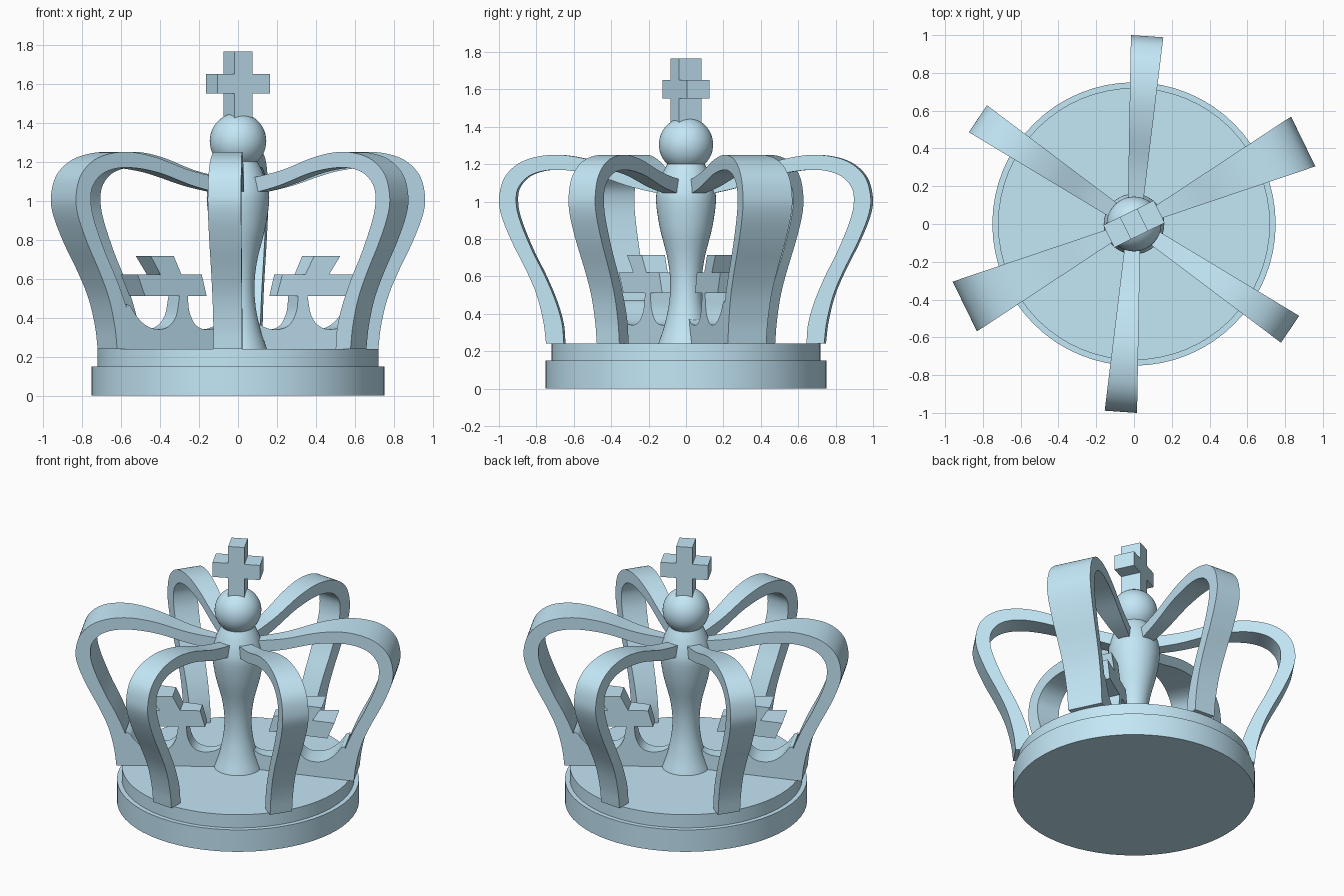
import bpy, bmesh
from math import radians, pi, cos, sin
from mathutils import Vector

if "Cube" in bpy.data.objects:
    bpy.data.objects.remove(bpy.data.objects["Cube"])

TURN = radians(26)   # direction of the main rib plane
BLUE = bpy.data.materials.new("light_blue")
BLUE.diffuse_color = (.55, .8, .93, 1)
BLUE.use_nodes = True
BLUE.node_tree.nodes["Principled BSDF"].inputs["Base Color"].default_value = BLUE.diffuse_color


def smooth_line(pts, n=6):
    """Catmull-Rom curve through 2D points."""
    p = [Vector(q) for q in pts]
    p = [2 * p[0] - p[1]] + p + [2 * p[-1] - p[-2]]
    out = []
    for a, b, c, d in zip(p, p[1:], p[2:], p[3:]):
        for i in range(n):
            t = i / n
            out.append(0.5 * (2 * b + (c - a) * t + (2 * a - 5 * b + 4 * c - d) * t**2
                              + (3 * b - a - 3 * c + d) * t**3))
    return out + [p[-2]]


def finish(name, bm, angle=0.0):
    bmesh.ops.recalc_face_normals(bm, faces=bm.faces)
    me = bpy.data.meshes.new(name)
    bm.to_mesh(me)
    bm.free()
    me.materials.append(BLUE)
    ob = bpy.data.objects.new(name, me)
    bpy.context.collection.objects.link(ob)
    ob.rotation_euler.z = angle
    bpy.ops.object.select_all(action='DESELECT')
    ob.select_set(True)
    bpy.context.view_layer.objects.active = ob
    bpy.ops.object.shade_smooth_by_angle(angle=radians(35))
    return ob


def wedge(name, outline, w0, w1, angle):
    """Solid from an (r, z) outline whose thickness w0 + w1*r grows outward."""
    bm = bmesh.new()
    sides = [[bm.verts.new((r, s * (w0 + w1 * r) / 2, z)) for r, z in outline] for s in (-1, 1)]
    n = len(outline)
    for i in range(n):
        j = (i + 1) % n
        bm.faces.new((sides[0][i], sides[0][j], sides[1][j], sides[1][i]))
    caps = [bm.faces.new(sides[0]), bm.faces.new(sides[1][::-1])]
    bm.normal_update()
    bmesh.ops.triangulate(bm, faces=caps)
    return finish(name, bm, angle)


def lathe(name, profile, steps=64):
    """Solid of revolution from an (r, z) profile, capped at both ends."""
    bm = bmesh.new()
    rings = [[bm.verts.new((r * cos(2 * pi * k / steps), r * sin(2 * pi * k / steps), z))
              for k in range(steps)] for r, z in profile]
    for a, b in zip(rings, rings[1:]):
        for k in range(steps):
            m = (k + 1) % steps
            bm.faces.new((a[k], a[m], b[m], b[k]))
    bm.faces.new(rings[0][::-1])
    bm.faces.new(rings[-1])
    return finish(name, bm)


# stepped round base
lathe("base", [(.75, 0), (.75, .15), (.72, .15), (.72, .24)])

# central turned column and ball
lathe("column", smooth_line([(.15, .235), (.115, .34), (.09, .46), (.085, .58), (.1, .7),
                             (.14, .86), (.16, 1.0), (.15, 1.08), (.125, 1.15), (.1, 1.2)]))
bm = bmesh.new()
bmesh.ops.create_uvsphere(bm, u_segments=48, v_segments=24, radius=.145)
finish("ball", bm).location.z = 1.305

# top cross, one flat outline extruded
half = [(.051, 1.42), (.051, 1.55), (.149, 1.55), (.149, 1.65), (.051, 1.65), (.051, 1.765)]
full = half + [(-x, z) for x, z in reversed(half)]
wedge("top_cross", full, .132, 0, TURN)

# six arched ribs, the pair in the main plane is wider
outer = smooth_line([(.745, .24), (.76, .36), (.795, .5), (.85, .63), (.93, .79), (.985, .93),
                     (.995, 1.03), (.96, 1.14), (.86, 1.22), (.7, 1.25), (.52, 1.225),
                     (.3, 1.155), (.08, 1.11)])
inner = smooth_line([(.08, 1.03), (.28, 1.075), (.5, 1.145), (.69, 1.17), (.82, 1.145),
                     (.89, 1.08), (.905, 1.0), (.885, .9), (.82, .74), (.75, .6),
                     (.695, .47), (.66, .35), (.65, .24)])
for i in range(6):
    w0, w1 = (.036, .258) if i % 3 == 0 else (.069, .103)
    wedge(f"rib_{i + 1}", outer + inner, w0, w1, TURN + i * pi / 3)

# scalloped wall carrying a leaning cross, on both sides of the column
wall = [(0, .235), (.67, .235), (.69, .47)]
wall += smooth_line([(.665, .46), (.62, .4), (.56, .355), (.49, .34), (.43, .355),
                     (.385, .41), (.365, .51)], 4)
wall += [(.575, .51), (.62, .62), (.48, .62), (.54, .715), (.4, .715), (.353, .62),
         (.23, .62), (.2, .51)]
wall += smooth_line([(.315, .51), (.305, .43), (.27, .365), (.215, .34), (.15, .345),
                     (.105, .37), (.07, .42)], 4)
wall += [(0, .42)]
for i in range(2):
    wedge(f"cross_wall_{i + 1}", wall, .036, .258, TURN + i * pi)
